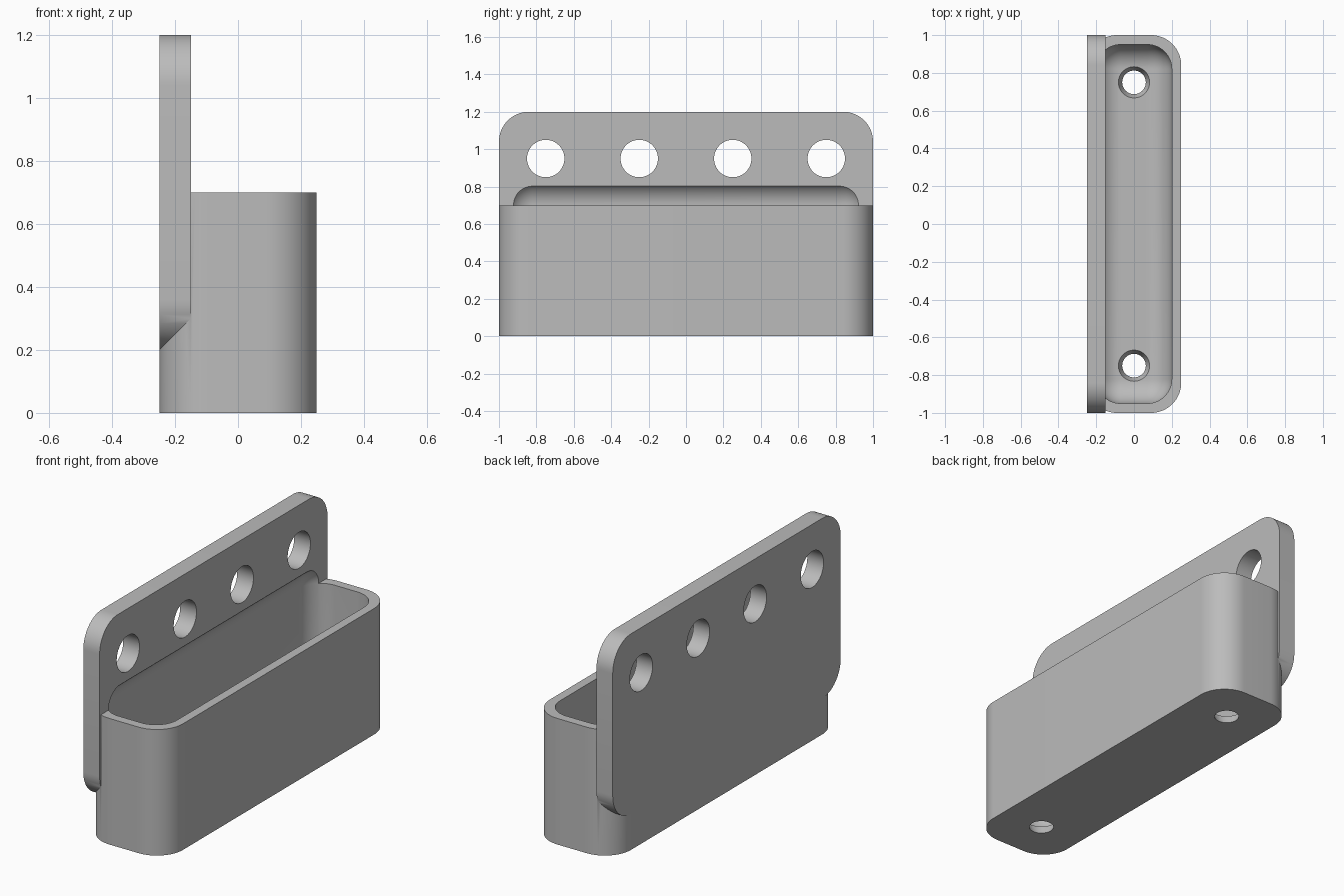
import bpy, bmesh, math
from mathutils import Matrix

if "Cube" in bpy.data.objects:
    bpy.data.objects.remove(bpy.data.objects["Cube"])

grey = bpy.data.materials.new("mid grey")
grey.diffuse_color = (0.5, 0.5, 0.5, 1)
grey.use_nodes = True
grey.node_tree.nodes["Principled BSDF"].inputs["Base Color"].default_value = grey.diffuse_color
SEG = 16


def finish(name, bm):
    bmesh.ops.recalc_face_normals(bm, faces=bm.faces[:])
    mesh = bpy.data.meshes.new(name)
    bm.to_mesh(mesh)
    bm.free()
    mesh.materials.append(grey)
    obj = bpy.data.objects.new(name, mesh)
    bpy.context.collection.objects.link(obj)
    return obj


def rounded_box(name, lo, hi, radius, axis=None):
    """Box from lo to hi; rounds edges along one axis, or all edges."""
    bm = bmesh.new()
    bmesh.ops.create_cube(bm, size=1)
    for v in bm.verts:
        v.co = [(a + b) / 2 + c * (b - a) for a, b, c in zip(lo, hi, v.co)]
    edges = [e for e in bm.edges if axis is None
             or abs((e.verts[0].co - e.verts[1].co).normalized()[axis]) > 0.9]
    bmesh.ops.bevel(bm, geom=edges, offset=radius, segments=SEG,
                    profile=0.5, affect='EDGES', clamp_overlap=True)
    return finish(name, bm)


def hole(name, centre, r1, r2, depth, along_x=False):
    bm = bmesh.new()
    turn = Matrix.Rotation(math.pi / 2, 4, 'Y') if along_x else Matrix()
    bmesh.ops.create_cone(bm, cap_ends=True, segments=48, radius1=r1, radius2=r2,
                          depth=depth, matrix=Matrix.Translation(centre) @ turn)
    return finish(name, bm)


def combine(target, tool, operation):
    mod = target.modifiers.new("combine", 'BOOLEAN')
    mod.operation = operation
    mod.solver = 'EXACT'
    mod.object = tool
    bpy.context.view_layer.objects.active = target
    bpy.ops.object.modifier_apply(modifier=mod.name)
    bpy.data.objects.remove(tool)


# Bin body and back plate
holder = rounded_box("wall_bin", (-0.25, -1, 0), (0.25, 1, 0.7), 0.16, axis=2)
plate = rounded_box("back_plate", (-0.25, -1, 0.2), (-0.15, 1, 1.2), 0.16, axis=0)
combine(holder, plate, 'UNION')

# Rounded cavity, scooped partly into the plate
cavity = rounded_box("cavity", (-0.2, -0.95, 0.05), (0.2, 0.95, 0.83), 0.13)
combine(holder, cavity, 'DIFFERENCE')

# Mounting holes in the plate
for y in (-0.75, -0.25, 0.25, 0.75):
    combine(holder, hole("plate_hole", (-0.2, y, 0.95), 0.1, 0.1, 0.3, True), 'DIFFERENCE')

# Tapered drain holes in the floor
for y in (-0.75, 0.75):
    combine(holder, hole("drain_hole", (0, y, 0.025), 0.0585, 0.0865, 0.07), 'DIFFERENCE')

# Smooth curves, sharp edges
bpy.ops.object.select_all(action='DESELECT')
holder.select_set(True)
bpy.context.view_layer.objects.active = holder
bpy.ops.object.shade_smooth_by_angle(angle=math.radians(30))
